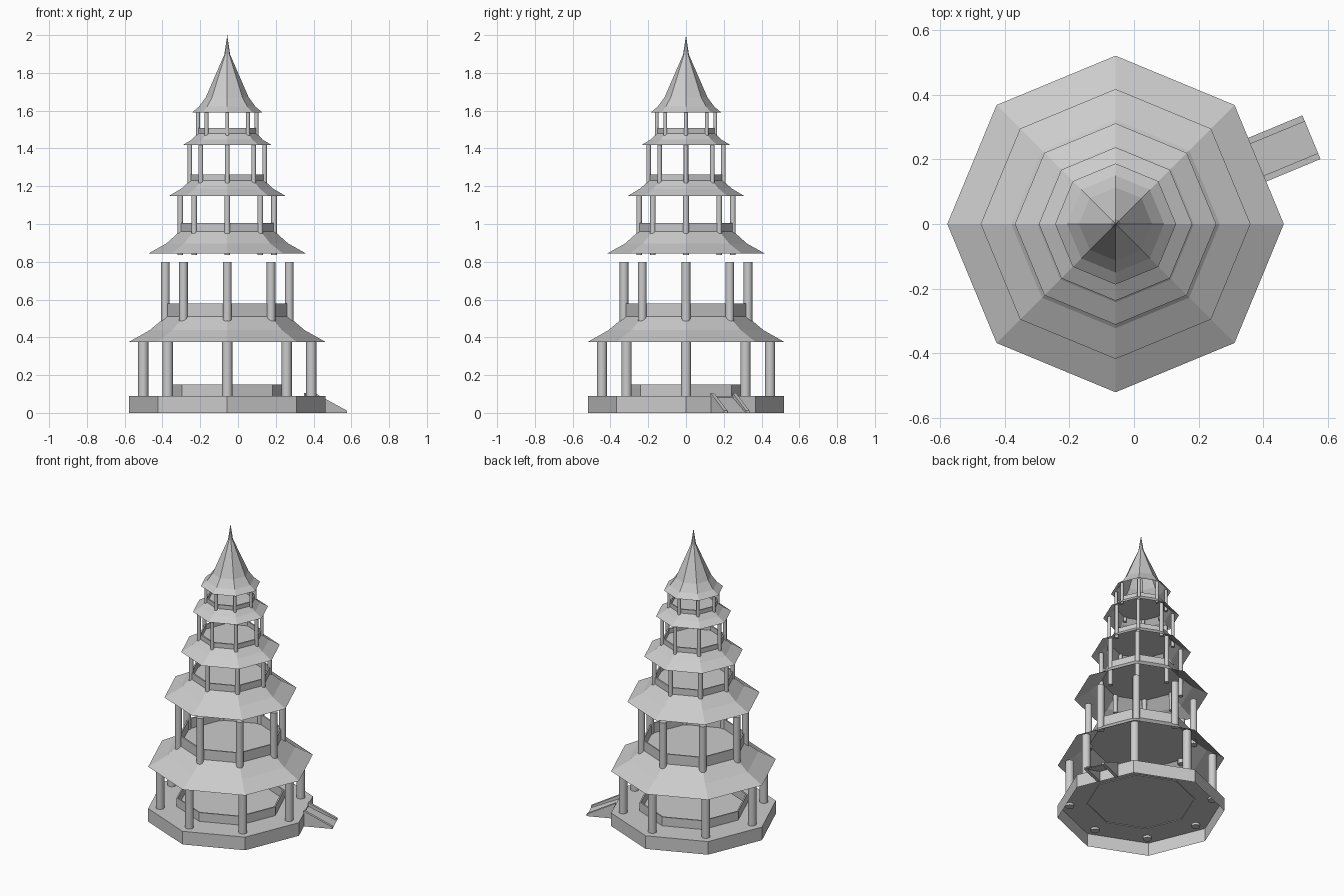
import bpy, bmesh
from math import sin, cos, pi, radians
from mathutils import Matrix, Vector

cube = bpy.data.objects.get("Cube")
if cube:
    bpy.data.objects.remove(cube, do_unlink=True)

CENTRE = Vector((-0.057, 0, 0))

stone = bpy.data.materials.new("light_grey")
stone.use_nodes = True
stone.diffuse_color = (0.6, 0.6, 0.6, 1)
stone.node_tree.nodes["Principled BSDF"].inputs["Base Color"].default_value = (0.6, 0.6, 0.6, 1)


def finish(name, bm, smooth=False):
    bmesh.ops.recalc_face_normals(bm, faces=bm.faces)
    mesh = bpy.data.meshes.new(name)
    bm.to_mesh(mesh)
    bm.free()
    mesh.materials.append(stone)
    ob = bpy.data.objects.new(name, mesh)
    ob.location = CENTRE
    bpy.context.collection.objects.link(ob)
    if smooth:
        bpy.ops.object.select_all(action='DESELECT')
        ob.select_set(True)
        bpy.context.view_layer.objects.active = ob
        bpy.ops.object.shade_smooth_by_angle(angle=radians(30))
    return ob


def octagon(name, profile, cap_end=False, closed=False):
    """Sweep a (radius, height) profile round eight corners."""
    bm = bmesh.new()
    rings = [[bm.verts.new((r * cos(k * pi / 4), r * sin(k * pi / 4), z)) for k in range(8)]
             for r, z in profile]
    pairs = list(zip(rings, rings[1:]))
    if closed:
        pairs.append((rings[-1], rings[0]))
    for low, high in pairs:
        for k in range(8):
            n = (k + 1) % 8
            bm.faces.new((low[k], low[n], high[n], high[k]))
    if cap_end:
        bm.faces.new(rings[-1])
    finish(name, bm)


def rail(name, r, bottom, top, wall=0.01):
    octagon(name, [(r, bottom), (r, top), (r - wall, top), (r - wall, bottom)], closed=True)


def columns(name, ring, radius, bottom, top):
    bm = bmesh.new()
    for k in range(8):
        a = k * pi / 4
        place = Matrix.Translation((ring * cos(a), ring * sin(a), (bottom + top) / 2))
        bmesh.ops.create_cone(bm, cap_ends=True, segments=16, radius1=radius, radius2=radius,
                              depth=top - bottom, matrix=place)
    finish(name, bm, smooth=True)


def ramp_prism(name, outline, inner, outer):
    """Extrude a (distance, height) outline sideways, turned towards the ramp side."""
    bm = bmesh.new()
    face = bm.faces.new([bm.verts.new((d, inner, z)) for d, z in outline])
    made = bmesh.ops.extrude_face_region(bm, geom=[face])
    moved = [v for v in made["geom"] if isinstance(v, bmesh.types.BMVert)]
    bmesh.ops.translate(bm, verts=moved, vec=(0, outer - inner, 0))
    finish(name, bm).rotation_euler.z = pi / 8


# Platform, hollow underneath, and its low wall
octagon("platform", [(0.52, 0), (0.52, 0.09)], cap_end=True)
rail("platform_wall", 0.34, 0.086, 0.15)

# Ramp with a curb on each side, set slightly off the middle of its side
SHIFT = 0.016
ramp_prism("ramp_deck", [(0.47, 0.085), (0.662, 0), (0.647, 0), (0.47, 0.075)],
           SHIFT - 0.055, SHIFT + 0.055)
for side, s in (("left", 1), ("right", -1)):
    ramp_prism("ramp_curb_" + side, [(0.478, 0), (0.478, 0.105), (0.662, 0.012), (0.662, 0)],
               SHIFT + s * 0.053, SHIFT + s * 0.073)

# Columns of each storey: ring radius, column radius, bottom, top
storeys = [(0.445, 0.027, 0.075, 0.398), (0.328, 0.023, 0.48, 0.80), (0.248, 0.015, 0.835, 1.165),
           (0.198, 0.012, 1.19, 1.425), (0.155, 0.01, 1.45, 1.6)]
for i, spec in enumerate(storeys, 1):
    columns(f"columns_{i}", *spec)

# Hollow skirt roofs, each closed by the floor above and topped by a low rail
skirts = [[(0.52, 0.376), (0.41, 0.438), (0.325, 0.51)],
          [(0.417, 0.844), (0.322, 0.897), (0.252, 0.96)],
          [(0.311, 1.147), (0.242, 1.188), (0.196, 1.23)],
          [(0.237, 1.417), (0.187, 1.447), (0.155, 1.48)]]
rail_tops = [0.578, 1.005, 1.262, 1.507]
for i, (profile, top) in enumerate(zip(skirts, rail_tops), 1):
    octagon(f"roof_{i}", profile, cap_end=True)
    rail(f"rail_{i + 1}", profile[-1][0], profile[-1][1], top)

# Pointed top roof and spire
octagon("top_roof", [(0.187, 1.59), (0.15, 1.621), (0.113, 1.672), (0.014, 1.9)], cap_end=True)
bm = bmesh.new()
bmesh.ops.create_cone(bm, cap_ends=True, segments=8, radius1=0.018, radius2=0, depth=0.12,
                      matrix=Matrix.Translation((0, 0, 1.94)))
finish("spire", bm)
